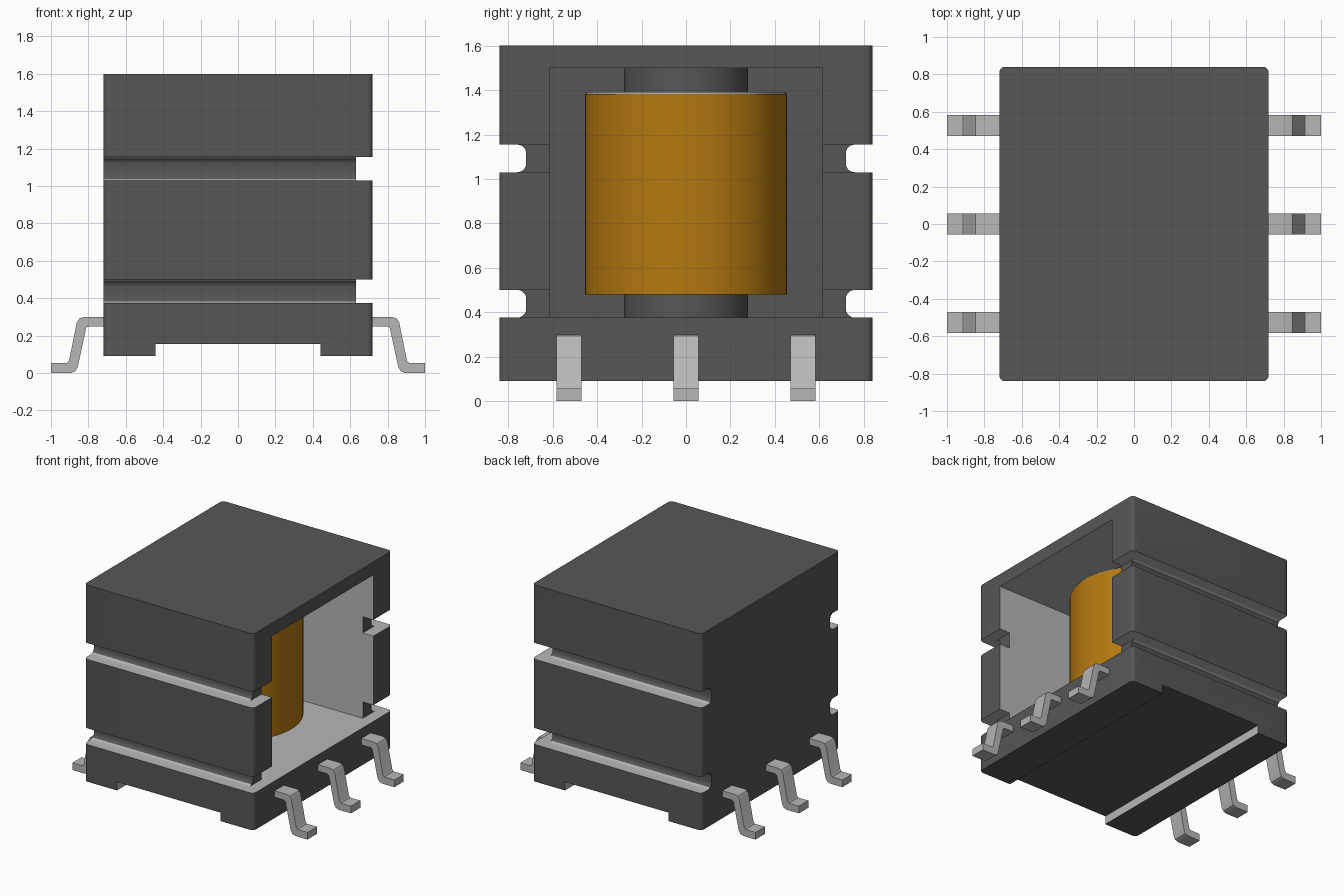
import bpy, bmesh, math
from mathutils import Vector

default = bpy.data.objects.get("Cube")
if default:
    bpy.data.objects.remove(default, do_unlink=True)


def material(name, rgb):
    m = bpy.data.materials.new(name)
    m.use_nodes = True
    m.diffuse_color = (*rgb, 1)
    bsdf = m.node_tree.nodes["Principled BSDF"]
    bsdf.inputs["Base Color"].default_value = (*rgb, 1)
    bsdf.inputs["Roughness"].default_value = 0.6
    return m


DARK = material("dark grey ferrite", (0.095, 0.095, 0.095))
LIGHT = material("light grey metal", (0.47, 0.47, 0.47))
COPPER = material("copper orange", (0.46, 0.19, 0.005))


def add_object(name, bm, *mats):
    bmesh.ops.recalc_face_normals(bm, faces=bm.faces)
    me = bpy.data.meshes.new(name)
    bm.to_mesh(me)
    bm.free()
    for m in mats:
        me.materials.append(m)
    ob = bpy.data.objects.new(name, me)
    bpy.context.collection.objects.link(ob)
    return ob


def activate(ob):
    bpy.ops.object.select_all(action='DESELECT')
    ob.select_set(True)
    bpy.context.view_layer.objects.active = ob


def smooth(ob):
    activate(ob)
    bpy.ops.object.shade_smooth_by_angle(angle=math.radians(30))


def box(name, x, y, z, round_axis=None, radius=0.0, mat=DARK):
    """Box from ranges; edges along round_axis may be rounded."""
    bm = bmesh.new()
    bmesh.ops.create_cube(bm, size=1)
    for v in bm.verts:
        v.co = Vector([(a + b) / 2 + c * (b - a) for (a, b), c in zip((x, y, z), v.co)])
    if round_axis is not None:
        edges = [e for e in bm.edges
                 if abs((e.verts[0].co - e.verts[1].co).normalized()[round_axis]) > 0.9]
        bmesh.ops.bevel(bm, geom=edges, offset=radius, segments=5,
                        profile=0.5, affect='EDGES')
    return add_object(name, bm, mat)


def cylinder(name, radius, z0, z1, mat, segments=64):
    bm = bmesh.new()
    bmesh.ops.create_cone(bm, cap_ends=True, segments=segments, radius1=radius,
                          radius2=radius, depth=z1 - z0)
    bmesh.ops.translate(bm, verts=bm.verts, vec=(0, 0, (z0 + z1) / 2))
    ob = add_object(name, bm, mat)
    smooth(ob)
    return ob


# Core block with rounded vertical corners
core = box("core_body", (-0.72, 0.72), (-0.84, 0.84), (0.09, 1.6), 2, 0.03)
core.data.materials.append(LIGHT)

# Cutters: winding window, underside channel, side grooves and wall notches
cutters = [
    box("window_cutter", (-0.61, 1.0), (-0.615, 0.615), (0.375, 1.5)),
    box("channel_cutter", (-0.44, 0.44), (-1, 1), (-0.1, 0.155)),
]
for z in ((0.375, 0.5), (1.03, 1.155)):
    for side in (-1, 1):
        y = sorted((side * 0.72, side * 1.1))
        cutters.append(box("groove_cutter", (-1, 1), y, z, 0, 0.04))
    cutters.append(box("notch_cutter", (0.63, 1.1), (-1.2, 1.2), z))

activate(core)
for c in cutters:
    mod = core.modifiers.new("cut", 'BOOLEAN')
    mod.operation = 'DIFFERENCE'
    mod.solver = 'EXACT'
    mod.object = c
    bpy.ops.object.modifier_apply(modifier=mod.name)
for c in cutters:
    bpy.data.objects.remove(c, do_unlink=True)

# Cut faces are light: ledges, window sides, channel sides
for p in core.data.polygons:
    n, c = p.normal, p.center
    ledge = abs(n.z) > 0.8 and 0.3 < c.z < 1.55
    window_side = abs(n.y) > 0.9 and abs(c.y) < 0.65
    channel_side = abs(n.x) > 0.9 and abs(c.x) < 0.5 and c.z < 0.2
    p.material_index = 1 if ledge or window_side or channel_side else 0
smooth(core)

# Centre leg, winding and its light top
cylinder("centre_leg", 0.28, 0.37, 1.505, DARK)
cylinder("winding", 0.455, 0.48, 1.383, COPPER)
cylinder("winding_top", 0.45, 1.38, 1.392, LIGHT)

# Bent terminals, three per side
PROFILE = [(0.70, 0.30), (0.825, 0.30), (0.848, 0.292), (0.862, 0.27),
           (0.903, 0.068), (0.914, 0.055), (1.0, 0.055), (1.0, 0.0),
           (0.895, 0.0), (0.87, 0.01), (0.857, 0.032), (0.812, 0.24),
           (0.80, 0.25), (0.70, 0.25)]
for side, label in ((1, "left"), (-1, "right")):
    for i, y in enumerate((-0.527, 0.0, 0.527)):
        bm = bmesh.new()
        face = bm.faces.new([bm.verts.new((side * x, y - 0.057, z)) for x, z in PROFILE])
        ext = bmesh.ops.extrude_face_region(bm, geom=[face])
        verts = [g for g in ext["geom"] if isinstance(g, bmesh.types.BMVert)]
        bmesh.ops.translate(bm, verts=verts, vec=(0, 0.114, 0))
        smooth(add_object(f"{label}_terminal_{i + 1}", bm, LIGHT))
